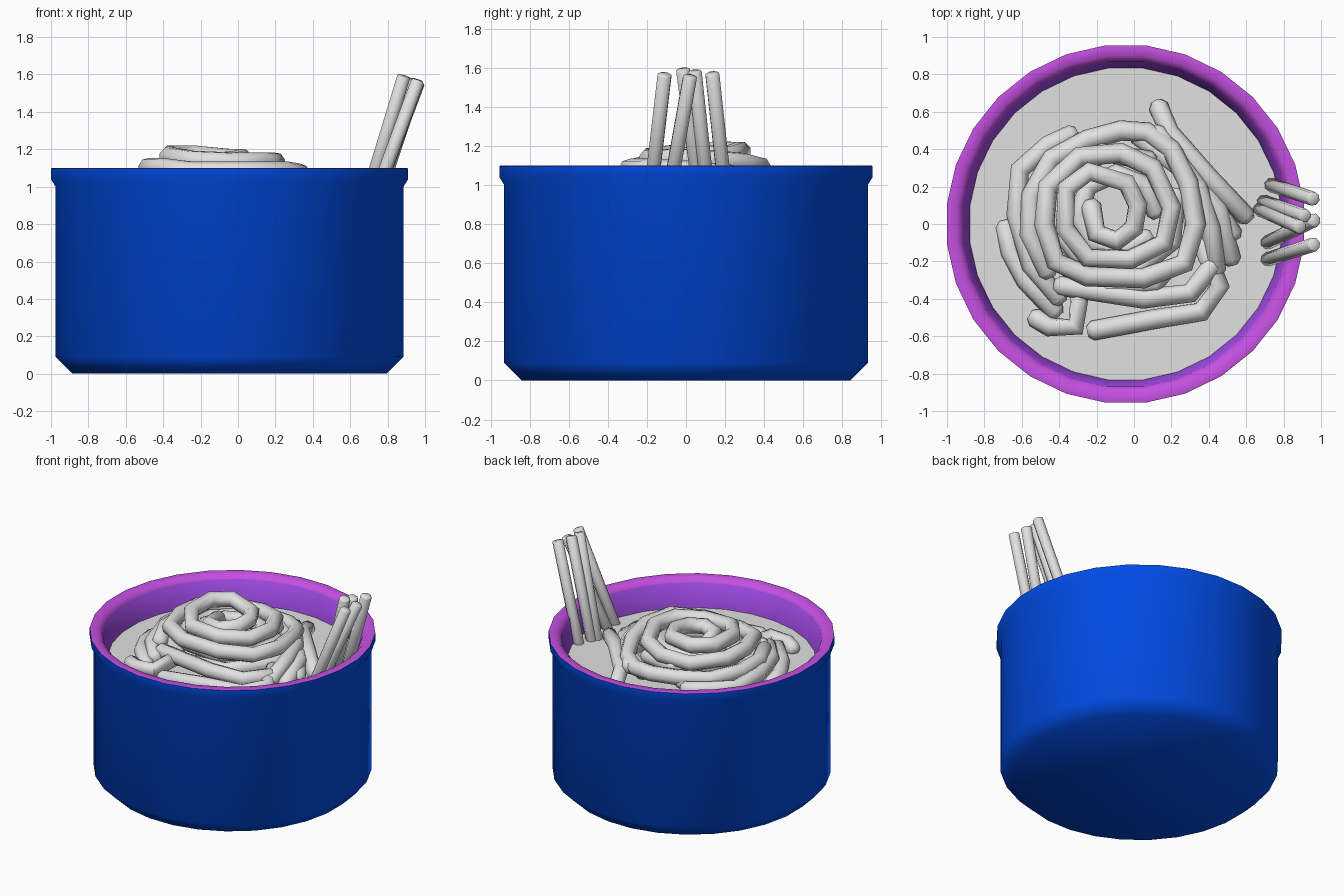
import bpy, bmesh, math
from mathutils import Vector

if "Cube" in bpy.data.objects:
    bpy.data.objects.remove(bpy.data.objects["Cube"])

CX, SIDES = -0.045, 28


def material(name, rgb):
    m = bpy.data.materials.new(name)
    m.diffuse_color = (*rgb, 1)
    m.use_nodes = True
    m.node_tree.nodes["Principled BSDF"].inputs["Base Color"].default_value = m.diffuse_color
    return m


BLUE = material("blue enamel", (0.0, 0.075, 0.83))
RIM = material("magenta rim", (0.56, 0.08, 0.76))
INNER = material("violet lining", (0.36, 0.07, 0.80))
GREY = material("pale grey", (0.75, 0.75, 0.75))


def finish(name, mesh, mats, angle):
    ob = bpy.data.objects.new(name, mesh)
    bpy.context.collection.objects.link(ob)
    for m in mats:
        mesh.materials.append(m)
    bpy.ops.object.select_all(action='DESELECT')
    ob.select_set(True)
    bpy.context.view_layer.objects.active = ob
    bpy.ops.object.shade_smooth_by_angle(angle=math.radians(angle))
    return ob


def lathe(name, profile, mats, bands):
    """Revolve (radius, z) points; the first and last rings are capped."""
    verts, faces, idx = [], [], []
    for r, z in profile:
        for k in range(SIDES):
            a = (k + 0.5) * 2 * math.pi / SIDES
            verts.append((CX + r * math.cos(a), r * math.sin(a), z))
    for i in range(len(profile) - 1):
        for k in range(SIDES):
            n = (k + 1) % SIDES
            a, b = i * SIDES, (i + 1) * SIDES
            faces.append((a + k, a + n, b + n, b + k))
            idx.append(bands[i])
    faces.append(tuple(reversed(range(SIDES))))
    idx.append(bands[0])
    last = (len(profile) - 1) * SIDES
    faces.append(tuple(range(last, last + SIDES)))
    idx.append(bands[-1])
    me = bpy.data.meshes.new(name)
    me.from_pydata(verts, [], faces)
    for p, i in zip(me.polygons, idx):
        p.material_index = i
    return finish(name, me, mats, 50)


def tube(name, pts, radius, ext=0.03, tip=0.55):
    """Round strand along a polyline, with softened ends."""
    pts = [Vector(p) for p in pts]
    a = pts[0] + (pts[0] - pts[1]).normalized() * ext
    b = pts[-1] + (pts[-1] - pts[-2]).normalized() * ext
    radii = [tip] + [1.0] * len(pts) + [tip]
    pts = [a] + pts + [b]
    cu = bpy.data.curves.new(name, 'CURVE')
    cu.dimensions = '3D'
    cu.bevel_depth = radius
    cu.bevel_resolution = 2
    cu.use_fill_caps = True
    sp = cu.splines.new('POLY')
    sp.points.add(len(pts) - 1)
    for q, p, r in zip(sp.points, pts, radii):
        q.co = (*p, 1)
        q.radius = r
    tmp = bpy.data.objects.new("tmp", cu)
    bpy.context.collection.objects.link(tmp)
    dg = bpy.context.evaluated_depsgraph_get()
    me = bpy.data.meshes.new_from_object(tmp.evaluated_get(dg))
    bpy.data.objects.remove(tmp)
    me.materials.clear()
    # Weld the caps on and make normals consistent
    bm = bmesh.new()
    bm.from_mesh(me)
    bmesh.ops.remove_doubles(bm, verts=bm.verts, dist=0.0005)
    bmesh.ops.recalc_face_normals(bm, faces=bm.faces)
    bm.to_mesh(me)
    bm.free()
    return finish(name, me, [GREY], 60)


# Pot: blue outside, magenta rim, violet lining
k = 1 / math.cos(math.pi / SIDES)
pot = [(0.84, 0), (0.93, 0.09), (0.93, 1.0), (0.955, 1.04), (0.955, 1.098),
       (0.945, 1.1), (0.90, 1.1), (0.87, 1.07), (0.83, 0.88), (0.82, 0.10)]
lathe("pot", [(r * k, z) for r, z in pot], [BLUE, RIM, INNER],
      [0, 0, 0, 0, 1, 1, 1, 2, 2])

# Water surface
lathe("water", [(0.833 * k, 0.88), (0.833 * k, 0.90)], [GREY], [0])

# Coiled noodle nest, wound outward and downward
tube("noodle_coil", [
    (-.23, .10, 1.10), (-.20, -.05, 1.12), (-.09, -.09, 1.13), (.00, -.02, 1.14),
    (.02, .10, 1.15), (-.04, .22, 1.15), (-.24, .28, 1.17), (-.36, .19, 1.17),
    (-.37, -.02, 1.16), (-.25, -.18, 1.14), (-.02, -.19, 1.13), (.16, -.10, 1.13),
    (.20, .09, 1.13), (.10, .30, 1.11), (-.07, .38, 1.09), (-.29, .36, 1.08),
    (-.46, .20, 1.10), (-.48, 0, 1.10), (-.42, -.20, 1.10), (-.25, -.28, 1.08),
    (.05, -.29, 1.08), (.27, -.21, 1.08), (.33, 0, 1.07), (.29, .22, 1.05),
    (.20, .40, 1.01), (.07, .49, 1.0), (-.07, .50, 1.0), (-.25, .45, 1.0),
    (-.44, .35, 1.0), (-.55, .15, 1.01), (-.56, -.05, 1.01), (-.46, -.26, 1.0)],
    0.055)

# Inner layers seen through the gaps of the nest
for i, (r, z) in enumerate([(.21, 1.06), (.33, 1.03), (.43, .97)]):
    ring = [(-.09 + r * math.cos(a * .8 + i), .06 + r * math.sin(a * .8 + i), z)
            for a in range(8)]
    tube(f"noodle_layer_{i + 1}", ring, 0.053)

# Looser strands around the nest
strands = [
    [(-.33, .48, .95), (-.46, .42, .96), (-.61, .29, .96), (-.63, .05, .97),
     (-.55, -.22, .96), (-.40, -.40, .95)],
    [(-.69, -.01, .89), (-.66, -.15, .90), (-.58, -.30, .92), (-.42, -.47, .92)],
    [(-.53, -.50, .92), (-.45, -.55, .93), (-.31, -.55, .94), (-.29, -.36, .95)],
    [(-.22, -.57, .92), (.10, -.51, .93), (.36, -.47, .93), (.46, -.33, .94),
     (.36, -.10, .96)],
    [(-.40, -.33, .98), (.05, -.40, .98), (.30, -.37, .97), (.42, -.22, .97)],
    [(.13, .63, .92), (.19, .49, .96), (.40, .25, .98), (.60, .04, .93)],
    [(.12, .49, .99), (.34, .20, 1.01), (.41, -.02, 1.0), (.44, -.25, .95)],
    [(.25, .33, .96), (.45, .08, .97), (.52, -.19, .92)],
    [(.30, .25, .93), (.46, .06, .93), (.53, -.06, .92)],
]
for i, s in enumerate(strands):
    tube(f"noodle_strand_{i + 1}", s, 0.053)

# Dry sticks leaning on the rim
sticks = [((.71, -.19, .88), (.96, -.11, 1.56)),
          ((.71, -.10, .88), (.962, .02, 1.55)),
          ((.67, .08, .88), (.885, -.015, 1.585)),
          ((.69, .12, .88), (.91, .045, 1.575)),
          ((.73, .21, .88), (.957, .135, 1.565))]
for i, s in enumerate(sticks):
    tube(f"dry_stick_{i + 1}", s, 0.038, 0.008, 0.8)
